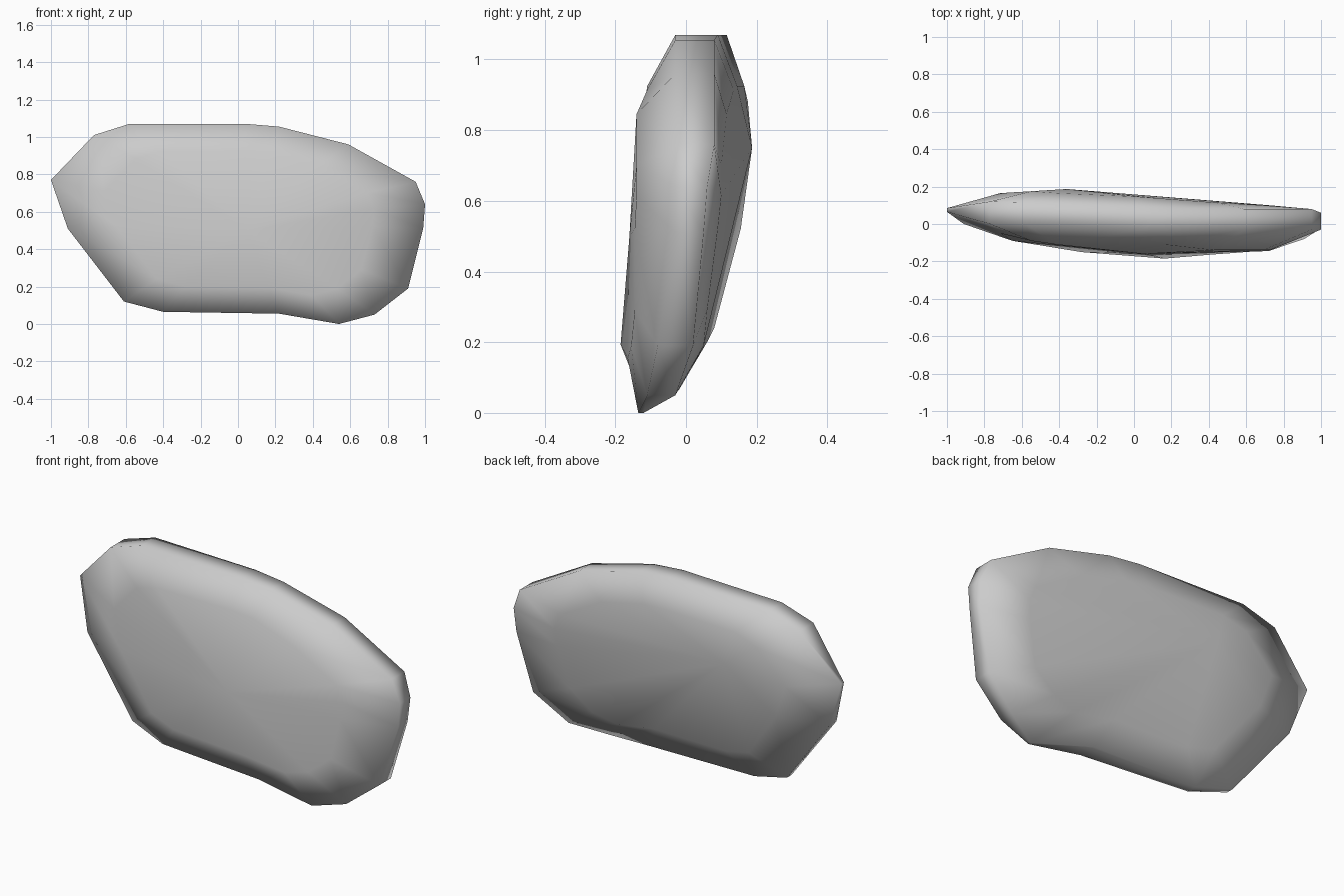
import bpy
import bmesh

default_cube = bpy.data.objects.get("Cube")
if default_cube:
    bpy.data.objects.remove(default_cube, do_unlink=True)

# Silhouette stations, clockwise from the pointed end:
# x, z, front rim depth, back rim depth, front shoulder depth, back shoulder depth
STATIONS = [
    (-1, .77, .065, .085, -.05, .165),
    (-.77, 1.01, 0, .12, -.09, .175),
    (-.58, 1.07, 0, .115, -.11, .165),
    (.04, 1.07, -.03, .09, -.11, .145),
    (.22, 1.055, -.03, .08, -.11, .135),
    (.59, .96, -.03, .08, -.14, .115),
    (.95, .76, -.03, .08, -.14, .1),
    (1, .64, -.03, .06, -.14, .1),
    (.99, .51, -.03, .05, -.145, .09),
    (.91, .19, -.08, .02, -.145, .06),
    (.73, .05, -.11, -.03, -.155, .05),
    (.54, 0, -.135, -.12, -.165, .03),
    (.22, .055, -.13, -.03, -.185, .04),
    (-.4, .065, -.08, -.02, -.15, .06),
    (-.61, .12, -.04, 0, -.125, .08),
    (-.91, .51, 0, .06, -.09, .155),
]
CENTRE_X, CENTRE_Z = .02, .55
SHOULDER = .72


def make_ring(bm, depth_index, scale):
    """One loop of the slab, scaled about the middle of the silhouette."""
    ring = []
    for station in STATIONS:
        x = CENTRE_X + (station[0] - CENTRE_X) * scale
        z = CENTRE_Z + (station[1] - CENTRE_Z) * scale
        ring.append(bm.verts.new((x, station[depth_index], z)))
    return ring


def bridge(bm, first, second):
    """Join two loops with a band of quads."""
    count = len(first)
    for i in range(count):
        j = (i + 1) % count
        bm.faces.new((first[i], first[j], second[j], second[i]))


def cap(bm, ring, peak):
    """Close a loop with a fan around a shallow peak."""
    tip = bm.verts.new(peak)
    count = len(ring)
    for i in range(count):
        bm.faces.new((ring[i], ring[(i + 1) % count], tip))


# Weathered stone slab: front shoulder, front rim, back rim, back shoulder
bm = bmesh.new()
rings = [
    make_ring(bm, 4, SHOULDER),
    make_ring(bm, 2, 1),
    make_ring(bm, 3, 1),
    make_ring(bm, 5, SHOULDER),
]
for near, far in zip(rings, rings[1:]):
    bridge(bm, near, far)
cap(bm, rings[0], (.05, -.16, .5))
cap(bm, rings[-1], (-.36, .187, .75))
bmesh.ops.recalc_face_normals(bm, faces=bm.faces)

mesh = bpy.data.meshes.new("stone_slab")
bm.to_mesh(mesh)
bm.free()
for face in mesh.polygons:
    face.use_smooth = True
slab = bpy.data.objects.new("stone_slab", mesh)
bpy.context.collection.objects.link(slab)

# Plain grey stone
stone = bpy.data.materials.new("grey_stone")
stone.use_nodes = True
colour = (.6, .6, .6, 1)
stone.diffuse_color = colour
shader = stone.node_tree.nodes["Principled BSDF"]
shader.inputs["Base Color"].default_value = colour
shader.inputs["Roughness"].default_value = .9
mesh.materials.append(stone)
